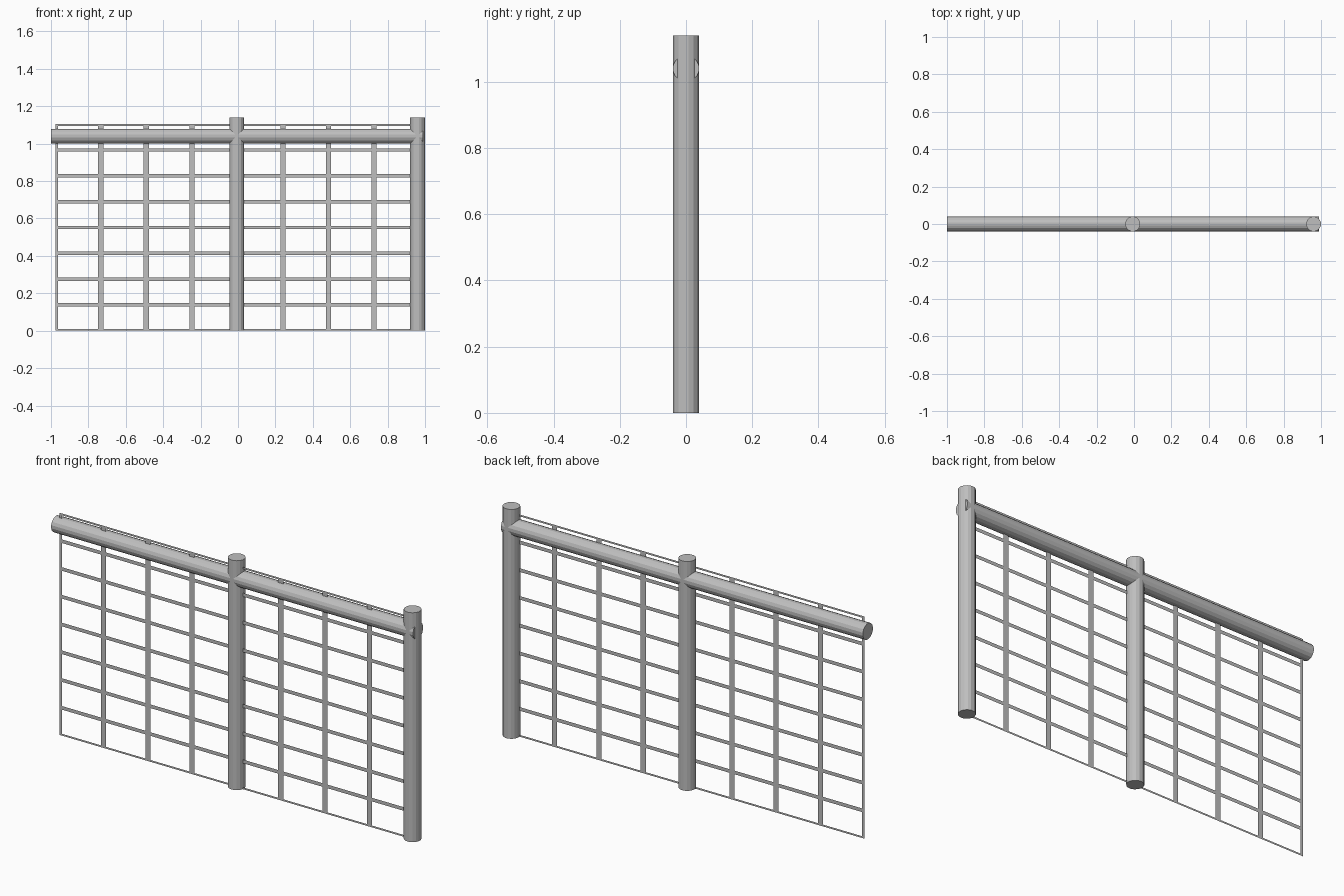
import bpy
import bmesh
from math import pi
from mathutils import Matrix, Vector

default = bpy.data.objects.get("Cube")
if default:
    bpy.data.objects.remove(default, do_unlink=True)

grey = bpy.data.materials.new("grey metal")
grey.use_nodes = True
colour = (0.52, 0.52, 0.52, 1)
grey.diffuse_color = colour
grey.node_tree.nodes["Principled BSDF"].inputs["Base Color"].default_value = colour

RADIUS = 0.04
SIDES = 16


def add_object(name, bm):
    mesh = bpy.data.meshes.new(name)
    bm.to_mesh(mesh)
    bm.free()
    mesh.materials.append(grey)
    obj = bpy.data.objects.new(name, mesh)
    bpy.context.collection.objects.link(obj)
    return obj


def tube(name, start, end):
    """Closed faceted cylinder between two points."""
    start, end = Vector(start), Vector(end)
    axis = end - start
    turn = Vector((0, 0, 1)).rotation_difference(axis).to_matrix().to_4x4()
    place = Matrix.Translation((start + end) / 2) @ turn @ Matrix.Rotation(pi / SIDES, 4, "Z")
    bm = bmesh.new()
    bmesh.ops.create_cone(bm, cap_ends=True, segments=SIDES, radius1=RADIUS,
                          radius2=RADIUS, depth=axis.length, matrix=place)
    return add_object(name, bm)


def bar_edges(first, pitch, cells, width):
    """Alternating bar / gap limits, with half-width bars at both ends."""
    half = width / 2
    edges = [first]
    for i in range(cells):
        edges += [first + i * pitch + half, first + (i + 1) * pitch - half]
    return edges + [first + cells * pitch]


def wire_panel(name, first_x, cells_x, cells_z, y):
    """Flat lattice: keep every patch that lies on a bar, skip the openings."""
    xs = bar_edges(first_x, 0.2435, cells_x, 0.028)
    zs = bar_edges(0, 0.138, cells_z, 0.018)
    bm = bmesh.new()
    verts = [[bm.verts.new((x, y, z)) for z in zs] for x in xs]
    for i in range(len(xs) - 1):
        for j in range(len(zs) - 1):
            if i % 2 == 0 or j % 2 == 0:
                bm.faces.new((verts[i][j], verts[i + 1][j],
                              verts[i + 1][j + 1], verts[i][j + 1]))
    return add_object(name, bm)


# Upright posts
for name, x in (("middle_post", -0.007), ("left_post", 0.96)):
    tube(name, (x, 0, 0), (x, 0, 1.14))

# Horizontal top rail
tube("top_rail", (-1, 0, 1.04), (0.99, 0, 1.04))

# Two wire panels, one for each bay
for name, x in (("right_wire_panel", -0.977), ("left_wire_panel", -0.003)):
    wire_panel(name, x, 4, 8, -0.008)
